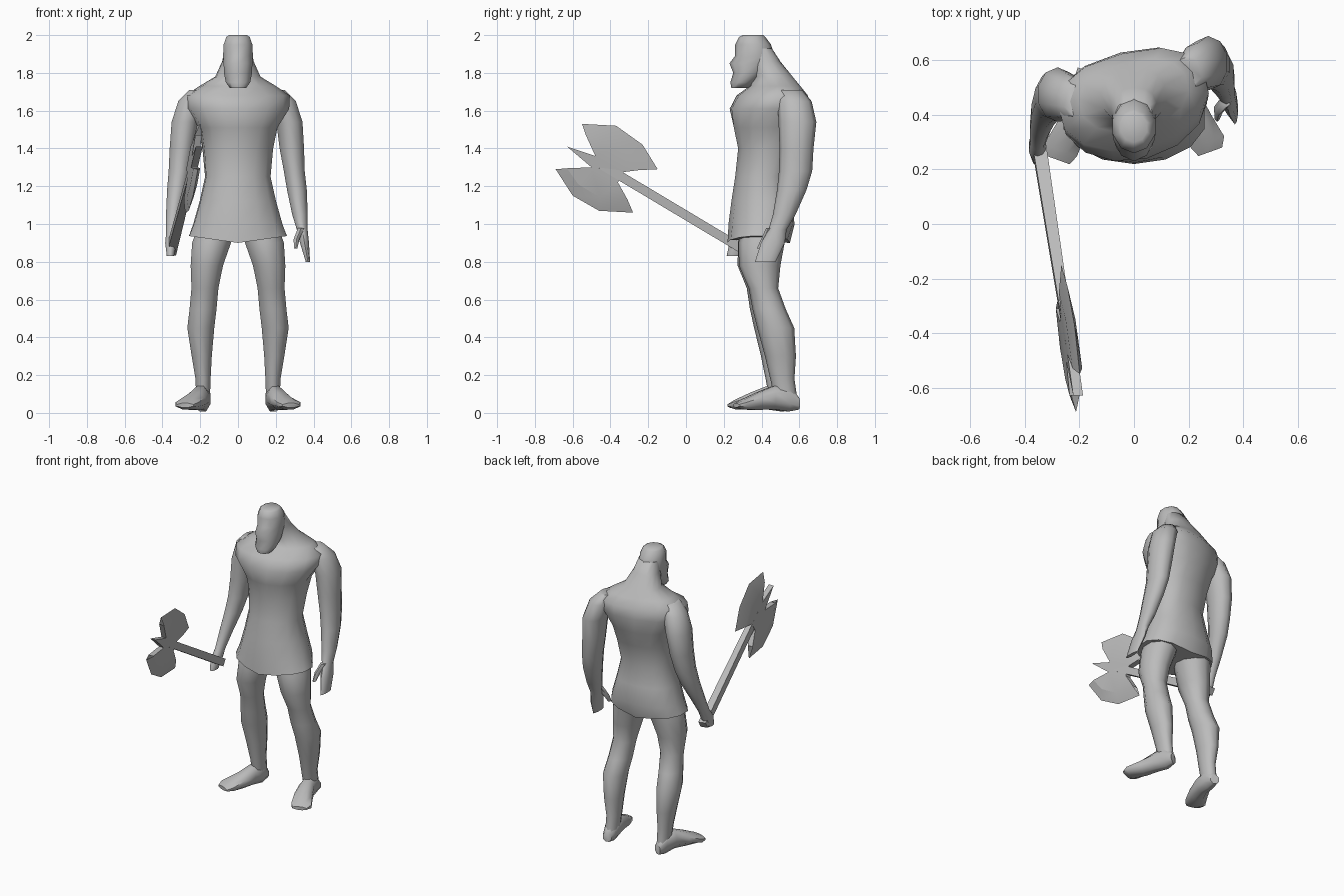
import bpy, bmesh, math
from mathutils import Vector

cube = bpy.data.objects.get("Cube")
if cube:
    bpy.data.objects.remove(cube, do_unlink=True)

COLOUR = (0.5, 0.5, 0.5, 1.0)
grey = bpy.data.materials.new("plain grey")
grey.use_nodes = True
grey.diffuse_color = COLOUR
shader = grey.node_tree.nodes["Principled BSDF"]
shader.inputs["Base Color"].default_value = COLOUR
shader.inputs["Roughness"].default_value = 0.8


def finish(name, bm, angle=60):
    """Turn a bmesh into a shaded, coloured object."""
    bmesh.ops.recalc_face_normals(bm, faces=bm.faces[:])
    mesh = bpy.data.meshes.new(name)
    bm.to_mesh(mesh)
    bm.free()
    mesh.materials.append(grey)
    obj = bpy.data.objects.new(name, mesh)
    bpy.context.collection.objects.link(obj)
    bpy.ops.object.select_all(action='DESELECT')
    obj.select_set(True)
    bpy.context.view_layer.objects.active = obj
    bpy.ops.object.shade_smooth_by_angle(angle=math.radians(angle))
    return obj


def loft(name, sections, sides=10, angle=60, back_power=1.0):
    """Skin elliptical sections (centre, u radius, v radius); a power below one
    squares off the half on the positive v side."""
    bm = bmesh.new()
    rings = []
    for centre, u, v in sections:
        ring = []
        for i in range(sides):
            a = math.tau * (i + 0.5) / sides
            c, s = math.cos(a), math.sin(a)
            if s > 0:
                c, s = math.copysign(abs(c) ** back_power, c), s ** back_power
            ring.append(bm.verts.new(centre + u * c + v * s))
        rings.append(ring)
    for low, high in zip(rings, rings[1:]):
        for i in range(sides):
            j = (i + 1) % sides
            bm.faces.new((low[i], low[j], high[j], high[i]))
    bm.faces.new(rings[0])
    bm.faces.new(rings[-1])
    return finish(name, bm, angle)


def level(rows):
    """Horizontal sections from rows of x, y, z, x radius, y radius."""
    return [(Vector((x, y, z)), Vector((rx, 0, 0)), Vector((0, ry, 0)))
            for x, y, z, rx, ry in rows]


def spans(rows):
    """Twisted horizontal sections from z, front y, back y, half width, yaw."""
    result = []
    for z, front, back, width, yaw in rows:
        c, s = math.cos(math.radians(yaw)), math.sin(math.radians(yaw))
        depth = (back - front) / 2
        result.append((Vector((0, (front + back) / 2, z)),
                       Vector((c, s, 0)) * width, Vector((-s, c, 0)) * depth))
    return result


# Tunic and torso, twisted so that the left shoulder sits further back
torso = loft("torso", spans([
    (.90, .22, .55, .265, 0), (1.0, .225, .575, .24, 2), (1.12, .24, .56, .205, 3),
    (1.25, .26, .54, .175, 4), (1.4, .275, .575, .188, 7), (1.51, .25, .615, .21, 11),
    (1.61, .235, .635, .275, 14), (1.68, .275, .63, .28, 14), (1.73, .34, .595, .205, 13),
    (1.78, .36, .565, .12, 8), (1.86, .34, .5, .085, 2), (1.93, .32, .455, .07, 0)]),
    14, back_power=0.8)
for vert in torso.data.vertices:
    if vert.co.z < 0.91:
        vert.co.z += abs(vert.co.x) * 0.14

# Head with a jutting brow, nose and beard
loft("head", spans([
    (1.72, .24, .33, .045, 0), (1.75, .235, .36, .068, 0), (1.8, .25, .42, .078, 0),
    (1.85, .23, .46, .08, 0), (1.89, .26, .47, .083, 0), (1.95, .26, .45, .08, 0),
    (1.99, .28, .42, .065, 0), (2.0, .3, .41, .05, 0)]), 10)

# Legs and splayed feet, mirrored, with the right foot a little forward
LEG = [(.12, .41, .98, .1, .12), (.14, .4, .9, .108, .122), (.165, .39, .78, .09, .11),
       (.175, .41, .66, .075, .078), (.185, .44, .55, .075, .088), (.197, .475, .45, .075, .098),
       (.192, .5, .3, .056, .082), (.185, .51, .18, .042, .064), (.185, .53, .07, .038, .06)]
FOOT = [(.18, .595, .05, .03, .035), (.185, .54, .075, .045, .073), (.2, .46, .08, .05, .066),
        (.23, .38, .062, .062, .05), (.27, .3, .045, .07, .028), (.28, .265, .04, .05, .012)]
for side, label, shift in ((1, "left", 0), (-1, "right", -0.03)):
    loft(label + "_leg", level([(side * x, y + shift * (1 - z), z, rx, ry)
                                for x, y, z, rx, ry in LEG]))
    across = Vector((0.94, side * 0.34, 0))
    loft(label + "_foot", [(Vector((side * x, y + shift, z)), across * w, Vector((0, 0, h)))
                           for x, y, z, w, h in FOOT], 8)

# Left arm hanging open-handed
loft("left_arm", level([
    (.2, .555, 1.71, .05, .06), (.235, .575, 1.65, .075, .09), (.272, .59, 1.54, .073, .1),
    (.285, .585, 1.4, .068, .09), (.298, .58, 1.28, .058, .088), (.312, .56, 1.18, .055, .078),
    (.328, .52, 1.05, .043, .06), (.34, .485, .97, .03, .048), (.352, .46, .9, .025, .063),
    (.37, .42, .8, .012, .055)]))
loft("left_thumb", level([
    (.335, .45, .98, .02, .025), (.31, .42, .92, .018, .022), (.305, .39, .87, .01, .015)]), 6)

# Right arm reaching forward to the axe
loft("right_arm", level([
    (-.21, .45, 1.71, .05, .06), (-.245, .465, 1.65, .075, .085), (-.28, .475, 1.54, .075, .1),
    (-.297, .47, 1.4, .068, .09), (-.31, .45, 1.28, .06, .08), (-.325, .42, 1.18, .053, .07),
    (-.343, .36, 1.05, .04, .052), (-.352, .31, .95, .03, .042), (-.355, .28, .9, .032, .05),
    (-.358, .255, .83, .02, .04)]))


# Everything on the axe lies in one slanted plane
def on_axe(point, offset=0.0):
    y, z = point
    return Vector((-0.43 - 0.1 * y + 0.115 * z + offset, y, z))


# Axe handle
grip, top = on_axe((.32, .855), 0.01), on_axe((-.45, 1.315))
along = (top - grip).normalized()
flat = along.cross(Vector((1, 0, 0))).normalized()
thick = along.cross(flat)
loft("axe_handle", [(grip, thick * 0.036, flat * 0.034), (top, thick * 0.024, flat * 0.034)],
     4, 30)

# Axe head: thick core with two tapering cutting edges and a spike
UPPER_EDGE = [(-.55, 1.53), (-.37, 1.52), (-.23, 1.42), (-.15, 1.29)]
UPPER_CORE = [(-.53, 1.47), (-.44, 1.44), (-.35, 1.41), (-.25, 1.285)]
LOWER_EDGE = [(-.28, 1.06), (-.46, 1.07), (-.6, 1.15), (-.69, 1.29)]
LOWER_CORE = [(-.31, 1.13), (-.455, 1.14), (-.57, 1.21), (-.63, 1.295)]
NECK = [(-.33, 1.275), (-.36, 1.22)]
SPIKE = [(-.5, 1.3), (-.63, 1.41), (-.48, 1.36)]

bm = bmesh.new()
outline = UPPER_CORE + NECK + LOWER_CORE + SPIKE
faces = []
for half in (0.018, -0.018):
    core = [bm.verts.new(on_axe(p, half)) for p in outline]
    bm.faces.new(core)
    faces.append(core)
    start = len(UPPER_CORE + NECK)
    for edge, first in ((UPPER_EDGE, 0), (LOWER_EDGE, start)):
        rim = [bm.verts.new(on_axe(p)) for p in edge]
        for i in range(len(edge) - 1):
            bm.faces.new((core[first + i], core[first + i + 1], rim[i + 1], rim[i]))
front, back = faces
bladed = set(range(3)) | set(range(start, start + 3))
for i in range(len(outline)):
    if i not in bladed:
        j = (i + 1) % len(outline)
        bm.faces.new((front[i], front[j], back[j], back[i]))
bmesh.ops.remove_doubles(bm, verts=bm.verts[:], dist=0.0005)
bmesh.ops.triangulate(bm, faces=[f for f in bm.faces if len(f.verts) > 4])
finish("axe_head", bm, 15)
